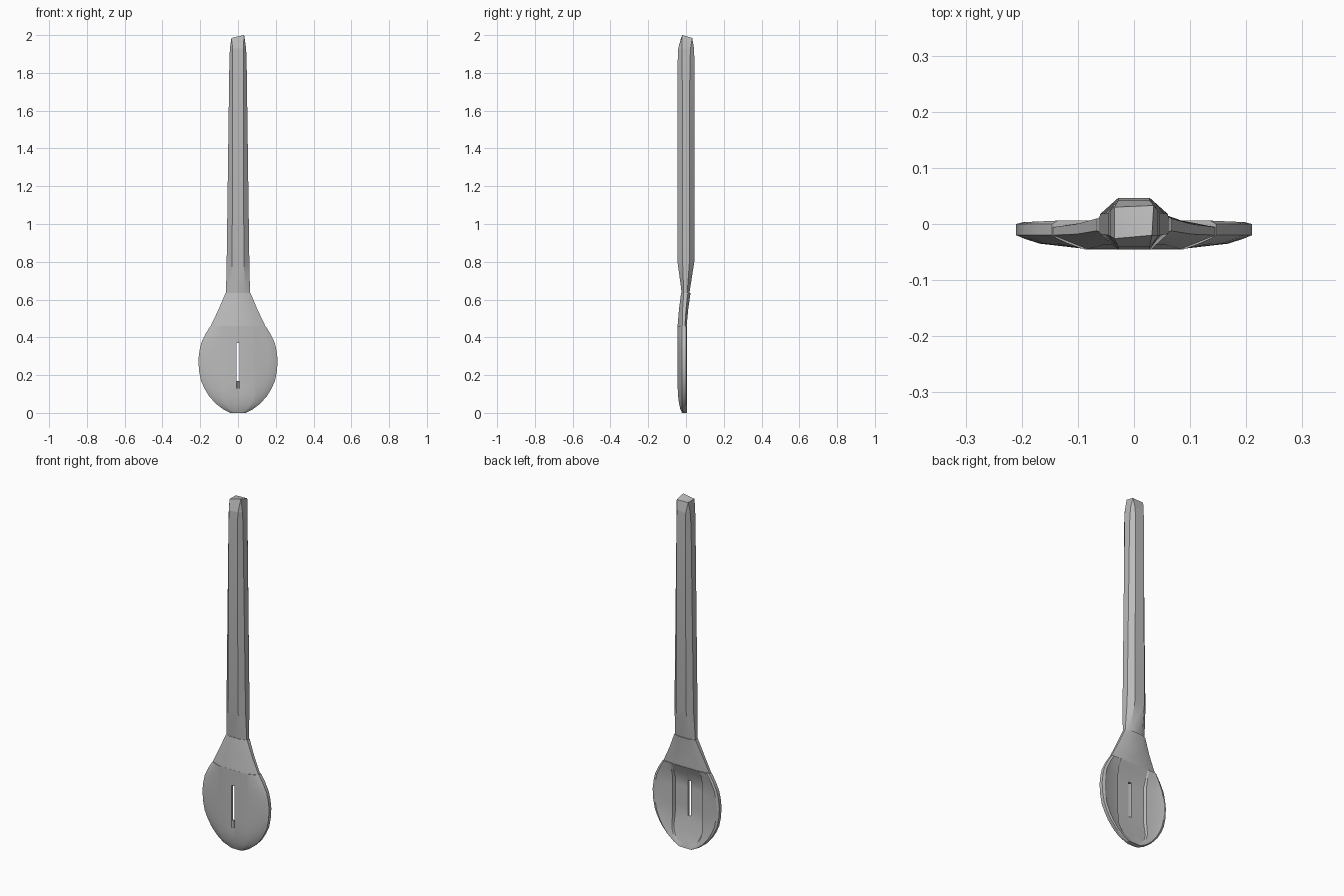
import bpy, math

cube = bpy.data.objects.get("Cube")
if cube:
    bpy.data.objects.remove(cube, do_unlink=True)

grey = bpy.data.materials.new("grey metal")
grey.use_nodes = True
colour = (0.5, 0.5, 0.5, 1)
grey.diffuse_color = colour
grey.node_tree.nodes["Principled BSDF"].inputs["Base Color"].default_value = colour


def make(name, verts, faces):
    mesh = bpy.data.meshes.new(name)
    mesh.from_pydata(verts, [], faces)
    mesh.materials.append(grey)
    ob = bpy.data.objects.new(name, mesh)
    bpy.context.collection.objects.link(ob)
    bpy.ops.object.select_all(action="DESELECT")
    ob.select_set(True)
    bpy.context.view_layer.objects.active = ob
    bpy.ops.object.mode_set(mode="EDIT")
    bpy.ops.mesh.select_all(action="SELECT")
    bpy.ops.mesh.normals_make_consistent(inside=False)
    bpy.ops.object.mode_set(mode="OBJECT")
    bpy.ops.object.shade_smooth_by_angle(angle=math.radians(25))
    return ob


def octagon(z, half, flat, front, side_front, side_back, back):
    """Eight-sided section, symmetric in x."""
    right = [(flat, front), (half, side_front), (half, side_back), (flat, back)]
    return [(x, y, z) for x, y in right] + [(-x, y, z) for x, y in reversed(right)]


def loft(name, loops):
    n = len(loops[0])
    verts = [v for loop in loops for v in loop]
    faces = [(r * n + i, r * n + (i + 1) % n, (r + 1) * n + (i + 1) % n, (r + 1) * n + i)
             for r in range(len(loops) - 1) for i in range(n)]
    last = (len(loops) - 1) * n
    faces += [tuple(range(n)), tuple(range(last, last + n))]
    return make(name, verts, faces)


# Handle: tapering octagonal bar, pinched where it meets the neck
loft("handle", [
    octagon(0.62, 0.064, 0.038, -0.022, -0.012, 0.006, 0.016),
    octagon(0.66, 0.063, 0.037, -0.026, -0.013, 0.008, 0.022),
    octagon(0.80, 0.060, 0.031, -0.045, -0.018, 0.018, 0.044),
    octagon(1.84, 0.046, 0.028, -0.045, -0.020, 0.020, 0.046),
    octagon(1.93, 0.043, 0.028, -0.041, -0.021, 0.024, 0.042),
])

# Handle tip: octagon closing to a slanted four-cornered end
rim = octagon(1.93, 0.043, 0.028, -0.041, -0.021, 0.024, 0.042)
corners = [(0.032, -0.02, 2.0), (0.035, 0.033, 1.985),
           (-0.035, 0.03, 1.985), (-0.035, -0.026, 1.985)]
tip_faces = [(8, 9, 10), (8, 10, 11), tuple(range(8))]
for k in range(4):
    a, b = 2 * k, (2 * k + 1) % 8
    tip_faces += [(a, b, 8 + k), (b, (b + 1) % 8, 8 + (k + 1) % 4, 8 + k)]
make("handle_tip", rim + corners, tip_faces)

# Neck: flares from the handle to the bowl
loft("neck", [
    octagon(0.455, 0.147, 0.085, -0.045, -0.020, -0.006, 0.003),
    octagon(0.55, 0.102, 0.055, -0.037, -0.018, 0.000, 0.012),
    octagon(0.635, 0.066, 0.034, -0.026, -0.012, 0.010, 0.024),
])

# Bowl: rows of height, half width, front depth and hollow amount
rows = [
    (0.00, 0.040, -0.021, 0.0), (0.02, 0.080, -0.030, 0.1),
    (0.05, 0.119, -0.037, 0.35), (0.09, 0.154, -0.042, 0.6),
    (0.13, 0.178, -0.044, 0.8), (0.17, 0.196, -0.045, 1.0),
    (0.22, 0.206, -0.045, 1.0), (0.28, 0.210, -0.045, 1.0),
    (0.33, 0.204, -0.045, 1.0), (0.37, 0.195, -0.045, 1.0),
    (0.42, 0.171, -0.045, 0.5), (0.46, 0.146, -0.045, 0.0),
]
slot_low, slot_high, groove_low = 0.17, 0.37, 0.09
front_shape = [1, 1, 1, 0.94, 0.6, 0.25, 0]
hollow = [-0.037, -0.037, -0.036, -0.020, -0.011, -0.002, -0.006]
order = [-6, -5, -4, -3, -2, -1, 0, 1, 2, 3, 4, 5, 6]
n = len(order)
verts = []
for z, half, front, depth in rows:
    columns = [0, 0.009, min(0.088, 0.6 * half), min(0.094, 0.66 * half),
               0.8 * half, 0.93 * half, half]
    edge = max(-0.02, front + 0.006)
    for side in (0, 1):
        for c in order:
            k = abs(c)
            x = math.copysign(columns[k], c)
            if side == 0:
                y = edge + (front - edge) * front_shape[k]
                # Groove tapering down from the slot
                if c == 0 and groove_low < z <= slot_low:
                    y += 0.012 * (z - groove_low) / (slot_low - groove_low)
            else:
                y = 0.006 + hollow[k] * (depth if k < 6 else 1)
            verts.append((x, y, z))

faces = []
for r in range(len(rows) - 1):
    base, up = r * 2 * n, (r + 1) * 2 * n
    in_slot = slot_low <= rows[r][0] and rows[r + 1][0] <= slot_high
    for s in (0, n):
        for i in range(n - 1):
            if in_slot and i in (5, 6):
                continue
            a, b = base + s + i, up + s + i
            faces.append((a, a + 1, b + 1, b))
    walls = (0, n - 1, 5, 7) if in_slot else (0, n - 1)
    for i in walls:
        faces.append((base + i, base + n + i, up + n + i, up + i))
# Close the bottom, the top and both ends of the slot
ends = [(0, 0, n - 1), (len(rows) - 1, 0, n - 1)]
ends += [(r, 5, 7) for r, row in enumerate(rows) if row[0] in (slot_low, slot_high)]
for r, first, stop in ends:
    for i in range(first, stop):
        a = r * 2 * n + i
        faces.append((a, a + 1, a + n + 1, a + n))
make("bowl", verts, faces)
